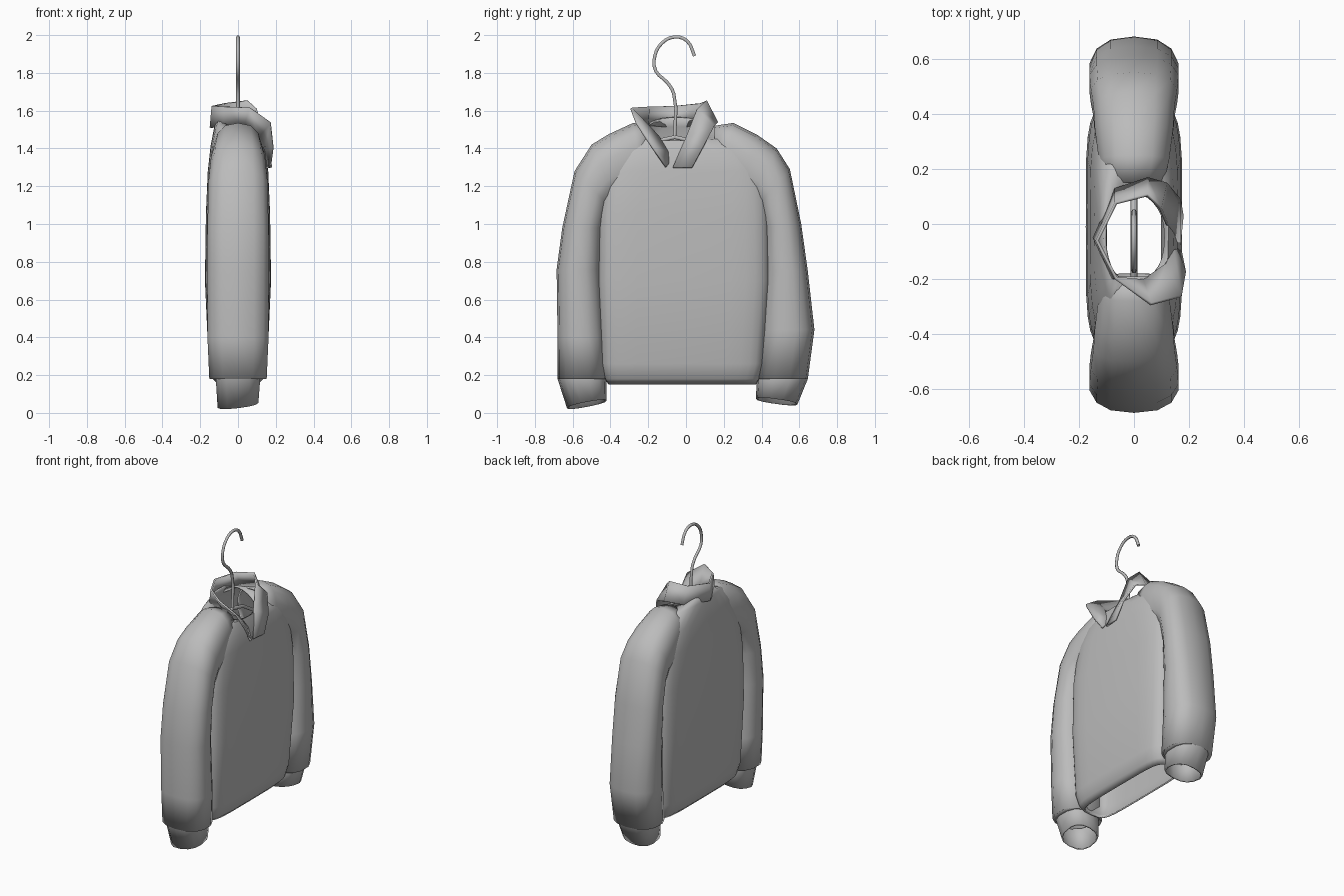
import bpy, bmesh, math
from mathutils import Vector

cube = bpy.data.objects.get("Cube")
if cube:
    bpy.data.objects.remove(cube, do_unlink=True)

grey = bpy.data.materials.new("soft grey")
grey.use_nodes = True
grey.diffuse_color = (0.5, 0.5, 0.5, 1)
grey.node_tree.nodes["Principled BSDF"].inputs["Base Color"].default_value = (0.5, 0.5, 0.5, 1)


def loft(name, rings, closed=True, thickness=0.01, angle=50):
    """Skin a list of point rows, then give the cloth some thickness."""
    bm = bmesh.new()
    rows = [[bm.verts.new(p) for p in ring] for ring in rings]
    n = len(rows[0])
    for a, b in zip(rows, rows[1:]):
        for i in range(n if closed else n - 1):
            j = (i + 1) % n
            bm.faces.new((a[i], a[j], b[j], b[i]))
    bmesh.ops.recalc_face_normals(bm, faces=bm.faces)
    mesh = bpy.data.meshes.new(name)
    bm.to_mesh(mesh)
    bm.free()
    mesh.materials.append(grey)
    ob = bpy.data.objects.new(name, mesh)
    bpy.context.collection.objects.link(ob)
    shell = ob.modifiers.new("cloth thickness", 'SOLIDIFY')
    shell.thickness = thickness
    shell.offset = -1
    bpy.ops.object.select_all(action='DESELECT')
    ob.select_set(True)
    bpy.context.view_layer.objects.active = ob
    bpy.ops.object.shade_smooth_by_angle(angle=math.radians(angle))
    return ob


def power(v, e):
    return math.copysign(abs(v) ** e, v)


# Torso: rounded box sections from the open hem up to the sloped neckline
def torso_ring(z, yc, hy, hx, tilt=0.0, e=0.4, n=28):
    ring = []
    for k in range(n):
        t = math.tau * k / n
        x = hx * power(math.cos(t), e)
        ring.append((x, yc + hy * power(math.sin(t), e), z + tilt * x))
    return ring


loft("torso", [
    torso_ring(0.15, -0.02, 0.39, 0.105),
    torso_ring(0.18, -0.02, 0.41, 0.135),
    torso_ring(0.26, -0.02, 0.43, 0.155),
    torso_ring(0.70, -0.01, 0.455, 0.175),
    torso_ring(1.05, -0.01, 0.45, 0.17),
    torso_ring(1.28, -0.01, 0.43, 0.16, e=0.5),
    torso_ring(1.40, -0.02, 0.38, 0.145, -0.1, e=0.6),
    torso_ring(1.48, -0.03, 0.28, 0.125, -0.3, e=0.75),
    torso_ring(1.50, -0.05, 0.16, 0.11, -0.6, e=0.9),
])


# Sleeves: each section is an ellipse spanning an outer and an inner point
def sleeve_ring(oy, oz, iy, iz, hx, tilt=0.0, n=14):
    outer, inner = Vector((0, oy, oz)), Vector((0, iy, iz))
    mid, half = (outer + inner) / 2, (outer - inner) / 2
    ring = []
    for k in range(n):
        t = math.tau * k / n
        x = hx * power(math.sin(t), 0.8)
        ring.append(mid + half * power(math.cos(t), 0.8) + Vector((x, 0, tilt * x)))
    return ring


left_sections = [
    (0.15, 1.52, 0.15, 1.25, 0.11), (0.25, 1.535, 0.20, 1.20, 0.13),
    (0.38, 1.47, 0.28, 1.15, 0.145), (0.48, 1.40, 0.34, 1.13, 0.15),
    (0.55, 1.29, 0.38, 1.10, 0.16), (0.61, 1.00, 0.41, 0.98, 0.165),
    (0.645, 0.75, 0.415, 0.75, 0.165), (0.68, 0.44, 0.40, 0.44, 0.165),
    (0.645, 0.18, 0.375, 0.18, 0.155),
]
right_sections = [
    (-0.19, 1.52, -0.18, 1.25, 0.11), (-0.28, 1.535, -0.23, 1.20, 0.13),
    (-0.41, 1.475, -0.32, 1.15, 0.145), (-0.50, 1.42, -0.37, 1.13, 0.15),
    (-0.59, 1.28, -0.41, 1.10, 0.16), (-0.655, 0.98, -0.44, 0.98, 0.165),
    (-0.685, 0.76, -0.45, 0.76, 0.165), (-0.68, 0.40, -0.43, 0.40, 0.165),
    (-0.68, 0.18, -0.42, 0.18, 0.155),
]
loft("left_sleeve", [sleeve_ring(*s) for s in left_sections])
loft("right_sleeve", [sleeve_ring(*s) for s in right_sections])

# Cuffs: narrower tubes with a slanted open hem, shelved into the sleeve ends
for name, top, hem in (
    ("left_cuff", (0.645, 0.18, 0.375, 0.18), (0.59, 0.045, 0.37, 0.075)),
    ("right_cuff", (-0.68, 0.18, -0.42, 0.18), (-0.63, 0.025, -0.42, 0.065)),
):
    loft(name, [sleeve_ring(*top, 0.15), sleeve_ring(*top, 0.12),
                sleeve_ring(*hem, 0.11, 0.12)])

# Collar: a folded band, free edge against neckline edge, open at the front
free_edge = [
    (0.165, -0.11, 1.30), (0.18, -0.18, 1.40), (0.17, -0.265, 1.53),
    (0.06, -0.295, 1.61), (-0.07, -0.20, 1.62), (-0.14, -0.06, 1.625),
    (-0.07, 0.08, 1.64), (0.05, 0.11, 1.655), (0.10, 0.06, 1.61),
    (0.125, 0.00, 1.46), (0.17, -0.07, 1.30),
]
neck_edge = [
    (0.15, -0.095, 1.32), (0.135, -0.10, 1.38), (0.11, -0.15, 1.46),
    (0.03, -0.21, 1.51), (-0.08, -0.20, 1.52), (-0.15, -0.05, 1.51),
    (-0.07, 0.13, 1.53), (0.05, 0.17, 1.54), (0.12, 0.15, 1.52),
    (0.17, 0.09, 1.41), (0.18, 0.03, 1.30),
]
loft("collar", [neck_edge, free_edge], closed=False, thickness=0.012, angle=25)

# Hanger: bent wire hook, plus shoulder arms inside the garment
def wire(name, points, radius):
    curve = bpy.data.curves.new(name, 'CURVE')
    curve.dimensions = '3D'
    curve.bevel_depth = radius
    curve.bevel_resolution = 1
    curve.use_fill_caps = True
    curve.resolution_u = 3
    spline = curve.splines.new('BEZIER')
    spline.bezier_points.add(len(points) - 1)
    for bp, (y, z) in zip(spline.bezier_points, points):
        bp.co = (0, y, z)
        bp.handle_left_type = bp.handle_right_type = 'AUTO'
    curve.materials.append(grey)
    ob = bpy.data.objects.new(name, curve)
    bpy.context.collection.objects.link(ob)


wire("hanger_hook", [(-0.06, 1.46), (-0.065, 1.69), (-0.10, 1.75), (-0.16, 1.81),
                     (-0.165, 1.89), (-0.125, 1.96), (-0.06, 1.99), (0.005, 1.97),
                     (0.045, 1.89)], 0.01)
wire("hanger_arms", [(-0.36, 1.32), (-0.06, 1.46), (0.24, 1.32)], 0.012)
